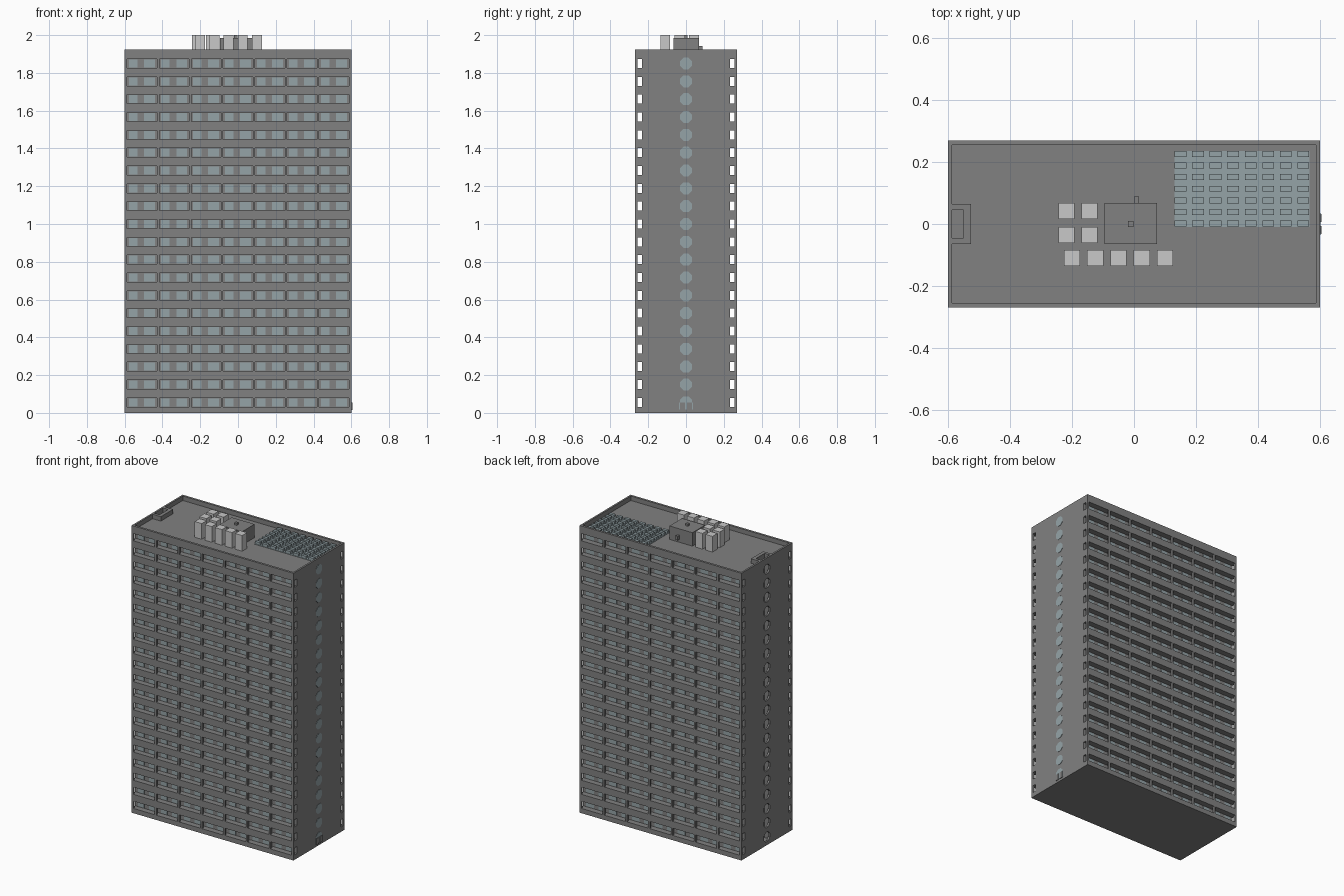
import bpy, bmesh, math
from mathutils import Matrix, Vector

old = bpy.data.objects.get("Cube")
if old:
    bpy.data.objects.remove(old, do_unlink=True)


def material(name, rgb):
    m = bpy.data.materials.new(name)
    m.use_nodes = True
    m.diffuse_color = (*rgb, 1)
    m.node_tree.nodes["Principled BSDF"].inputs["Base Color"].default_value = (*rgb, 1)
    return m


CONCRETE = material("concrete grey", (0.22, 0.22, 0.22))
GLASS = material("pale blue glass", (0.30, 0.37, 0.39))
WHITE = material("light metal", (0.58, 0.58, 0.58))


def finish(bm, name, mat):
    mesh = bpy.data.meshes.new(name)
    bm.to_mesh(mesh)
    bm.free()
    obj = bpy.data.objects.new(name, mesh)
    mesh.materials.append(mat)
    bpy.context.collection.objects.link(obj)
    return obj


def box(bm, x0, x1, y0, y1, z0, z1, tilt=0):
    lo, hi = Vector((x0, y0, z0)), Vector((x1, y1, z1))
    m = Matrix.Translation((lo + hi) / 2) @ Matrix.Rotation(tilt, 4, "X") @ Matrix.Diagonal((*(hi - lo), 1))
    bmesh.ops.create_cube(bm, size=1, matrix=m)


def boxes(name, mat, items):
    bm = bmesh.new()
    for item in items:
        box(bm, *item)
    return finish(bm, name, mat)


def octagons(name, mat, x, depth, heights, radius):
    bm = bmesh.new()
    turn = Matrix.Rotation(math.pi / 2, 4, "Y") @ Matrix.Rotation(math.pi / 8, 4, "Z")
    for z in heights:
        bmesh.ops.create_cone(bm, cap_ends=True, segments=8, radius1=radius, radius2=radius,
                              depth=depth, matrix=Matrix.Translation((x, 0, z)) @ turn)
    return finish(bm, name, mat)


# Main dimensions
W, D, TOP, ROOF = 0.6, 0.27, 1.925, 1.895
CORE, RAIL = 0.232, 0.256
FLOORS, BAYS = 20, 7
FIRST, STEP, HALF = 0.056, 0.0944, 0.024
BAY_STEP, PIER = 0.1694, 0.0125
EDGE = 0.588
SHAFT_X, SHAFT_Y = -0.55, 0.046
levels = [FIRST + i * STEP for i in range(FLOORS)]

# Solid core, leaving an open light shaft at one end
boxes("building_core", CONCRETE, [
    (SHAFT_X, W, -CORE, CORE, 0, ROOF),
    (-W, SHAFT_X, SHAFT_Y, CORE, 0, ROOF),
    (-W, SHAFT_X, -CORE, -SHAFT_Y, 0, ROOF),
    (-EDGE, SHAFT_X, -SHAFT_Y, SHAFT_Y, 0, 0.02)])

# Shaft wall pierced by one octagonal opening on every floor
wall = boxes("shaft_wall", CONCRETE, [(-W, -EDGE, -SHAFT_Y, SHAFT_Y, 0, ROOF)])
cutter = octagons("opening_cutter", CONCRETE, -W, 0.06, levels, 0.034)
cutter.hide_render = True
mod = wall.modifiers.new("openings", "BOOLEAN")
mod.operation, mod.object, mod.solver = "DIFFERENCE", cutter, "EXACT"
bpy.context.view_layer.objects.active = wall
bpy.ops.object.modifier_apply(modifier=mod.name)
bpy.data.objects.remove(cutter, do_unlink=True)

# Balcony fronts: floor bands, slim piers and glazing on both long sides
for side, label in ((-1, "front"), (1, "back")):
    def across(a, b):
        return tuple(sorted((side * a, side * b)))

    edges = [0] + [z + s * HALF for z in levels for s in (-1, 1)] + [ROOF]
    boxes(label + "_floor_bands", CONCRETE,
          [(-W, W, *across(CORE, D), a, b) for a, b in zip(edges[::2], edges[1::2])])
    starts = [-W + 0.0012 + i * BAY_STEP for i in range(BAYS + 1)]
    starts[0], starts[-1] = -W, W - PIER
    boxes(label + "_piers", CONCRETE,
          [(x, x + PIER, *across(RAIL, D), z - HALF, z + HALF) for x in starts for z in levels])
    boxes(label + "_windows", GLASS,
          [(x + PIER + a, x + PIER + b, *across(CORE - 0.001, CORE + 0.002), z - 0.021, z + 0.021)
           for x in starts[:-1] for z in levels for a, b in ((0.01, 0.055), (0.09, 0.147))])

# Octagonal windows and the entrance on the other end
octagons("end_windows", GLASS, W, 0.004, levels, 0.034)
boxes("entrance_glass", GLASS, [(W - 0.002, W + 0.002, -0.036, 0.036, 0.018, 0.056)])
boxes("entrance_doors", CONCRETE,
      [(W - 0.002, W + 0.005, s * 0.019 - 0.013, s * 0.019 + 0.013, 0.014, 0.056) for s in (-1, 1)])

# Parapet and the curb around the shaft
IN = D - 0.015
boxes("parapet", CONCRETE, [
    (-W, W, -D, -IN, ROOF, TOP), (-W, W, IN, D, ROOF, TOP),
    (-W, -EDGE, -IN, IN, ROOF, TOP), (EDGE, W, -IN, IN, ROOF, TOP)])
boxes("shaft_curb", CONCRETE, [
    (SHAFT_X, -0.527, -0.065, 0.065, ROOF, TOP),
    (-EDGE, SHAFT_X, SHAFT_Y, 0.065, ROOF, TOP),
    (-EDGE, SHAFT_X, -0.065, -SHAFT_Y, ROOF, TOP)])

# Machine room with a vent on top and a small box behind
boxes("machine_room", CONCRETE, [
    (-0.095, 0.075, -0.065, 0.068, ROOF, 1.985),
    (-0.02, -0.002, -0.009, 0.009, 1.985, 2.0),
    (0.0, 0.016, 0.068, 0.088, 1.915, 1.942)])

# Air conditioning units
spots = [(x, y) for x in (-0.218, -0.144) for y in (0.042, -0.035)]
spots += [(-0.2 + i * 0.075, -0.11) for i in range(5)]
boxes("cooling_units", WHITE,
      [(x - 0.026, x + 0.026, y - 0.026, y + 0.026, ROOF, 2.0) for x, y in spots])

# Solar panel field on a thin tray
boxes("solar_tray", GLASS, [(0.13, 0.566, -0.01, 0.236, ROOF, ROOF + 0.003)])
boxes("solar_panels", GLASS,
      [(0.131 + i * 0.0567, 0.169 + i * 0.0567, y, y + 0.019, ROOF + 0.002, ROOF + 0.02)
       for i in range(8) for y in [-0.008 + j * 0.0375 for j in range(7)]])
